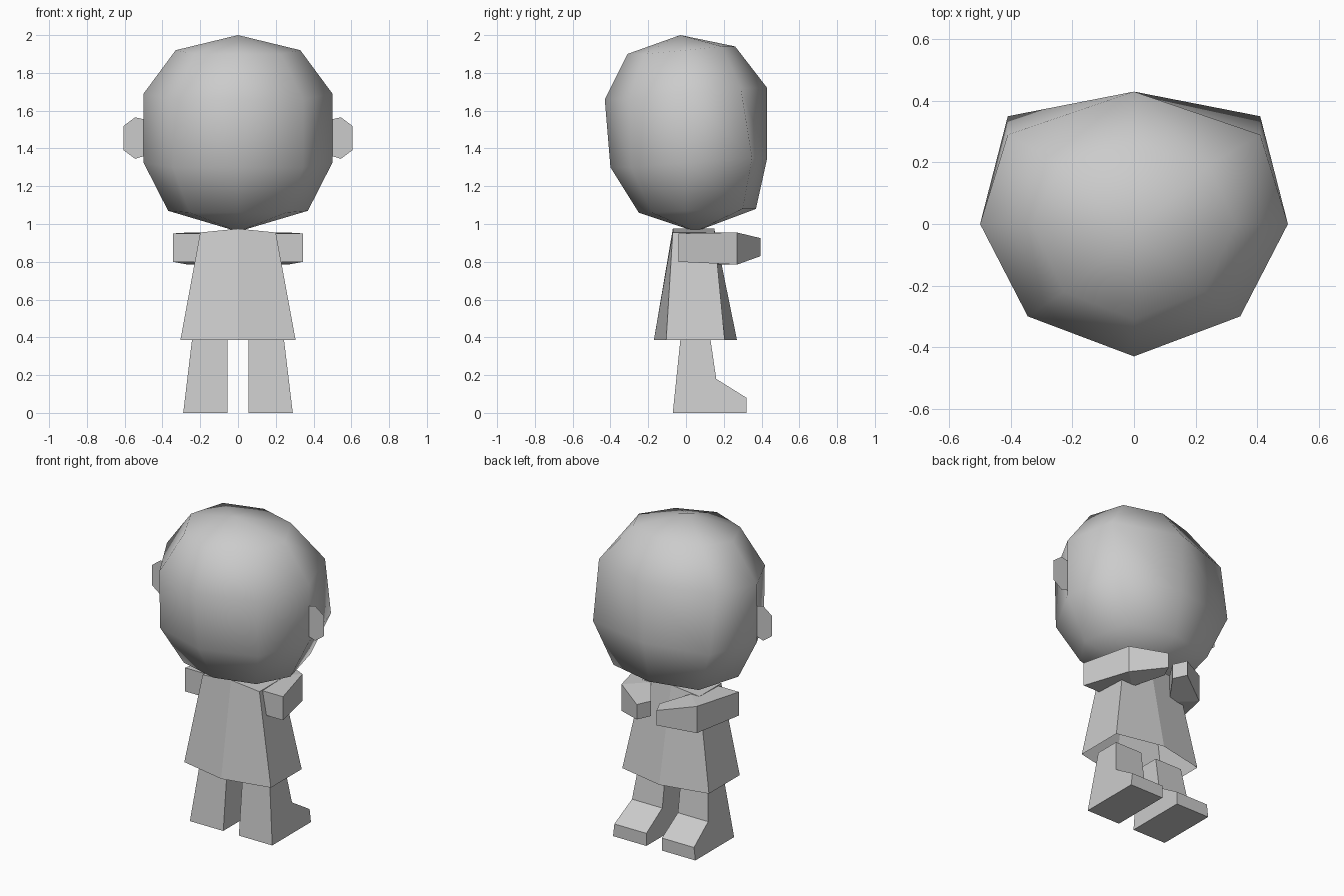
import bpy
import bmesh

if "Cube" in bpy.data.objects:
    bpy.data.objects.remove(bpy.data.objects["Cube"])

grey = bpy.data.materials.new("plain grey")
grey.use_nodes = True
COLOUR = (0.6, 0.6, 0.6, 1)
grey.diffuse_color = COLOUR
grey.node_tree.nodes["Principled BSDF"].inputs["Base Color"].default_value = COLOUR


def finish(name, bm, smooth=False):
    """Turn a bmesh into a named grey object."""
    if len(bm.faces) > 1:
        bmesh.ops.recalc_face_normals(bm, faces=bm.faces)
    mesh = bpy.data.meshes.new(name)
    bm.to_mesh(mesh)
    bm.free()
    mesh.materials.append(grey)
    for p in mesh.polygons:
        p.use_smooth = smooth
    obj = bpy.data.objects.new(name, mesh)
    bpy.context.collection.objects.link(obj)
    return obj


def loft(bm, loops):
    """Join closed loops of points with quads."""
    rings = [[bm.verts.new(p) for p in loop] for loop in loops]
    for a, b in zip(rings, rings[1:]):
        for i in range(len(a)):
            j = (i + 1) % len(a)
            bm.faces.new((a[i], a[j], b[j], b[i]))
    return rings


# Head: eight-sided rings that lean back slightly, closed at two poles
# each ring: half width, front y, front z, back y, back z, diagonal x, front and back diagonal y
RINGS = [
    (0.37, 0.37, 1.08, -0.25, 1.06, 0.30, 0.30, -0.18),
    (0.50, 0.43, 1.35, -0.40, 1.30, 0.41, 0.35, -0.29),
    (0.50, 0.43, 1.72, -0.43, 1.66, 0.41, 0.29, -0.30),
    (0.33, 0.26, 1.94, -0.31, 1.90, 0.24, 0.19, -0.22),
]
bm = bmesh.new()
loops = []
for w, fy, fz, by, bz, dx, dfy, dby in RINGS:
    bx = w * 0.69
    mz = (fz + bz) / 2
    loops.append([(0, fy, fz), (dx, dfy, fz), (w, 0, mz), (bx, dby, bz),
                  (0, by, bz), (-bx, dby, bz), (-w, 0, mz), (-dx, dfy, fz)])
rings = loft(bm, loops)
for ring, pole in ((rings[0], (0, 0.05, 0.96)), (rings[-1], (0, -0.03, 2))):
    tip = bm.verts.new(pole)
    for i in range(8):
        bm.faces.new((ring[i], ring[(i + 1) % 8], tip))
finish("head", bm, smooth=True)

# Dress: flared six-sided body, open at the hem
bm = bmesh.new()


def section(w, mid_back, back, front, mid_front, z, mid_z):
    return [(w, back, z), (w, front, z), (0, mid_front, mid_z),
            (-w, front, z), (-w, back, z), (0, mid_back, mid_z)]


rings = loft(bm, [section(0.305, -0.17, -0.105, 0.205, 0.27, 0.385, 0.385),
                  section(0.20, -0.07, -0.07, 0.15, 0.15, 0.955, 0.975)])
bm.faces.new(rings[1])
finish("dress", bm)

LEG = [(-0.07, 0), (0.32, 0), (0.32, 0.08), (0.16, 0.18), (0.13, 0.385), (-0.03, 0.385)]
EAR = [(0.48, 1.55), (0.545, 1.565), (0.605, 1.52), (0.605, 1.39), (0.545, 1.345), (0.48, 1.365)]
# arm stations: outer x, y, inner x, y, bottom z, top z
ARM = [(0.345, -0.04, 0.17, -0.04, 0.80, 0.95),
       (0.265, 0.27, 0.14, 0.15, 0.785, 0.955),
       (0.07, 0.395, 0.03, 0.31, 0.83, 0.925)]

for side, s in (("left", 1), ("right", -1)):
    # Leg with foot: side profile, outer face tapering upwards
    bm = bmesh.new()
    inner = [(s * 0.055, y, z) for y, z in LEG]
    outer = [(s * (0.29 - 0.12 * z), y, z) for y, z in LEG]
    for ring in loft(bm, [inner, outer]):
        bm.faces.new(ring)
    finish(side + "_leg", bm)

    # Ear: flat plate
    bm = bmesh.new()
    bm.faces.new([bm.verts.new((s * x, 0, z)) for x, z in EAR])
    finish(side + "_ear", bm)

    # Arm folded across the chest
    bm = bmesh.new()
    rings = loft(bm, [[(s * ox, oy, lo), (s * ox, oy, hi), (s * ix, iy, hi), (s * ix, iy, lo)]
                      for ox, oy, ix, iy, lo, hi in ARM])
    bm.faces.new(rings[0])
    bm.faces.new(rings[-1])
    finish(side + "_arm", bm)
